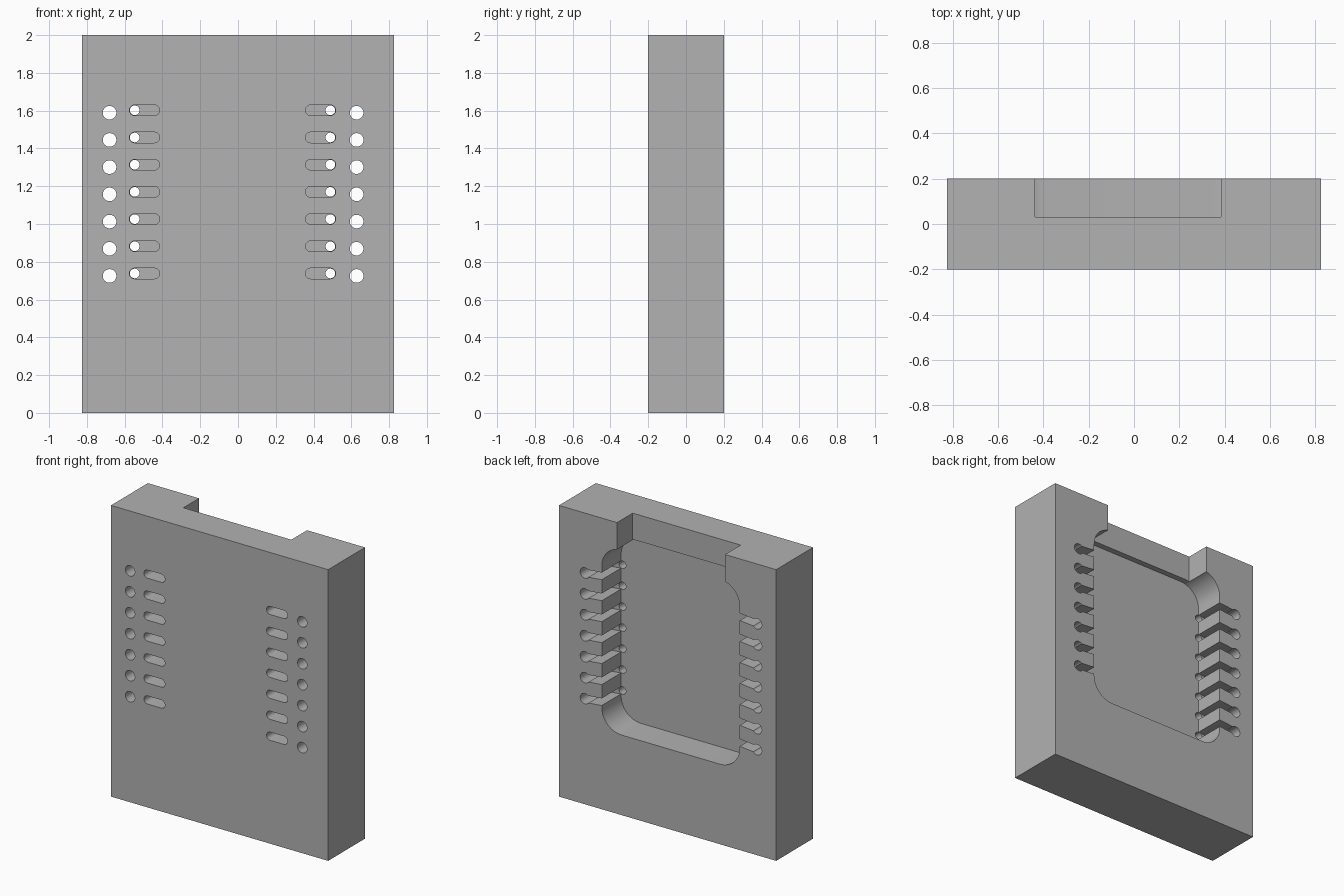
import bpy, bmesh, math
from mathutils import Vector

cube = bpy.data.objects.get("Cube")
if cube:
    bpy.data.objects.remove(cube, do_unlink=True)

# Block and pocket dimensions
W, D, H = 1.65, 0.4, 2.0
FRONT, BACK = -D / 2, D / 2
OUT = 0.05            # how far cutters overshoot the surface
CENTER = -0.026       # middle of the pocket in x
FLOOR = -0.01         # pocket floor depth in y
ROWS, PITCH = 7, 0.144

grey = bpy.data.materials.new("plain_grey")
grey.use_nodes = True
colour = (0.445, 0.445, 0.445, 1)
grey.diffuse_color = colour
grey.node_tree.nodes["Principled BSDF"].inputs["Base Color"].default_value = colour


def arc(cx, cz, r, start, end, steps):
    """Points on an arc, in degrees."""
    return [(cx + r * math.cos(math.radians(start + (end - start) * i / steps)),
             cz + r * math.sin(math.radians(start + (end - start) * i / steps)))
            for i in range(steps + 1)]


def rect(x0, x1, z0, z1):
    return [(x0, z0), (x1, z0), (x1, z1), (x0, z1)]


def rounded_rect(x0, x1, z0, z1, r):
    corners = [(x1 - r, z1 - r), (x0 + r, z1 - r), (x0 + r, z0 + r), (x1 - r, z0 + r)]
    return [p for i, (cx, cz) in enumerate(corners)
            for p in arc(cx, cz, r, 90 * i, 90 * i + 90, 12)]


def circle(x, z, r):
    return arc(x, z, r, 0, 360, 32)[:-1]


def capsule(a, b, r):
    """Slot outline between two centres."""
    d = Vector(b) - Vector(a)
    ang = math.degrees(math.atan2(d.y, d.x))
    return arc(*b, r, ang - 90, ang + 90, 16) + arc(*a, r, ang + 90, ang + 270, 16)


def prism(name, outline, y0, y1):
    """Extrude an x-z outline along y."""
    bm = bmesh.new()
    face = bm.faces.new([bm.verts.new((x, y0, z)) for x, z in outline])
    ext = bmesh.ops.extrude_face_region(bm, geom=[face])
    verts = [v for v in ext["geom"] if isinstance(v, bmesh.types.BMVert)]
    bmesh.ops.translate(bm, verts=verts, vec=(0, y1 - y0, 0))
    bmesh.ops.recalc_face_normals(bm, faces=bm.faces)
    mesh = bpy.data.meshes.new(name)
    bm.to_mesh(mesh)
    bm.free()
    mesh.materials.append(grey)
    obj = bpy.data.objects.new(name, mesh)
    bpy.context.collection.objects.link(obj)
    return obj


block = prism("holder_block", rect(-W / 2, W / 2, 0, H), FRONT, BACK)
bpy.context.view_layer.objects.active = block
block.select_set(True)


def cut(outline, y0, y1):
    """Subtract a prism from the block."""
    tool = prism("cutter", outline, y0, y1)
    tool.hide_render = True
    mod = block.modifiers.new("cut", "BOOLEAN")
    mod.operation = "DIFFERENCE"
    mod.solver = "EXACT"
    mod.object = tool
    bpy.ops.object.modifier_apply(modifier=mod.name)
    bpy.data.objects.remove(tool, do_unlink=True)


# Rounded pocket in the back and the shallower notch open at the top
cut(rounded_rect(CENTER - 0.522, CENTER + 0.526, 0.55, 1.82, 0.15), FLOOR, BACK + OUT)
cut(rect(CENTER - 0.41, CENTER + 0.41, 1.7, H + OUT), 0.03, BACK + OUT)

# Wire holes, back channels and front slots, on both sides
for side in (-1, 1):
    for row in range(ROWS):
        outer = (CENTER + side * 0.654, 0.725 + row * PITCH)
        inner = (CENTER - 0.003 + side * 0.518, 0.738 + row * PITCH)
        slot_end = (inner[0] - side * 0.104, inner[1])
        cut(capsule(outer, inner, 0.0245), FLOOR + 0.002, BACK + OUT)
        cut(circle(*outer, 0.036), FRONT - OUT, BACK + OUT)
        cut(circle(*inner, 0.0255), FRONT - OUT, BACK + OUT)
        cut(capsule(inner, slot_end, 0.028), FRONT - OUT, FRONT + 0.1)

bpy.ops.object.shade_smooth_by_angle(angle=math.radians(30))
